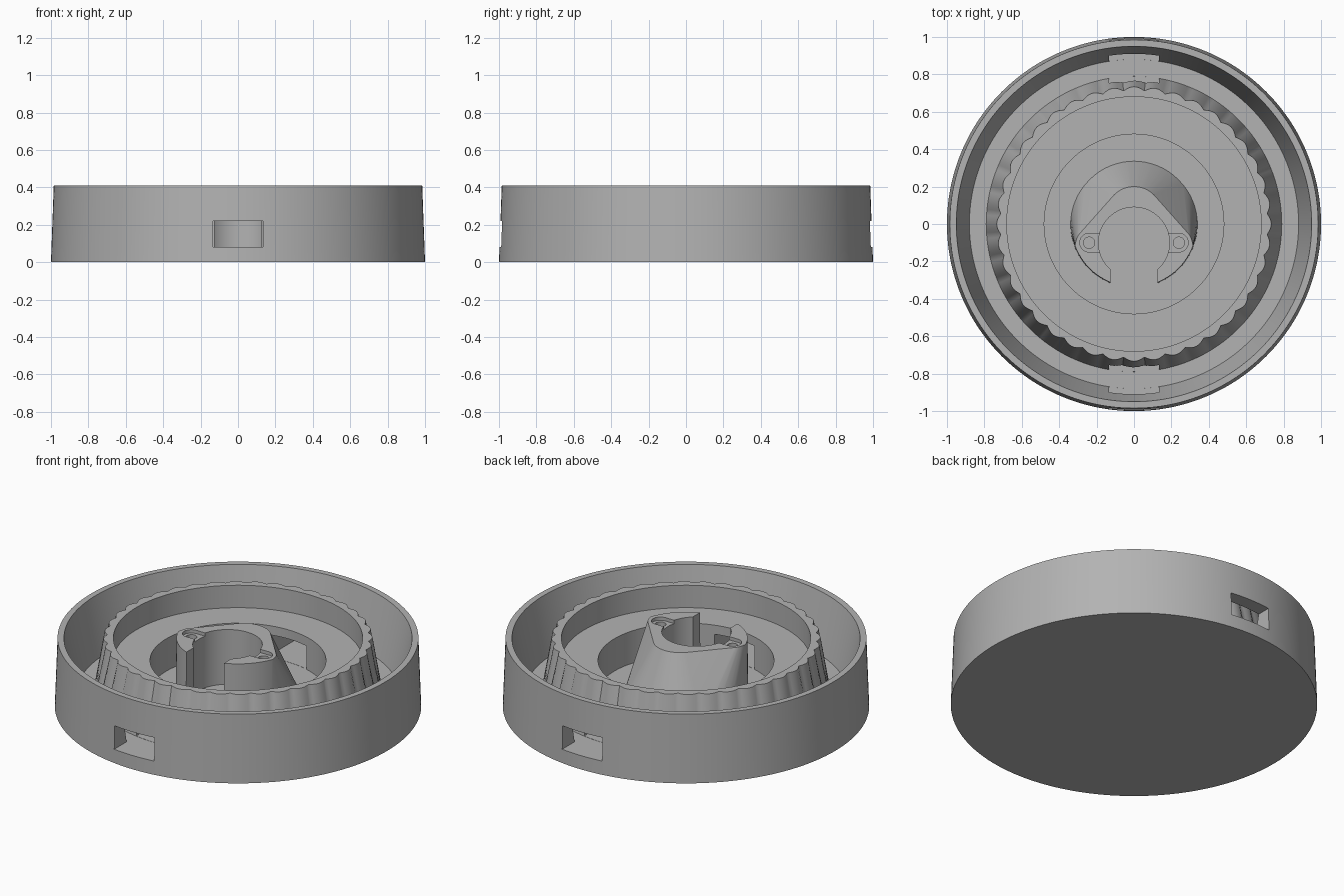
import bpy, bmesh, math

cube = bpy.data.objects.get("Cube")
if cube:
    bpy.data.objects.remove(cube, do_unlink=True)

grey = bpy.data.materials.new("plain grey")
grey.use_nodes = True
COLOUR = (0.45, 0.45, 0.45, 1)
grey.diffuse_color = COLOUR
for node in grey.node_tree.nodes:
    if node.type == 'BSDF_PRINCIPLED':
        node.inputs["Base Color"].default_value = COLOUR

FLOOR, TOP = 0.08, 0.41


def make_object(name, bm):
    bmesh.ops.recalc_face_normals(bm, faces=bm.faces)
    mesh = bpy.data.meshes.new(name)
    bm.to_mesh(mesh)
    bm.free()
    mesh.materials.append(grey)
    obj = bpy.data.objects.new(name, mesh)
    bpy.context.collection.objects.link(obj)
    return obj


def activate(obj):
    bpy.ops.object.select_all(action='DESELECT')
    obj.select_set(True)
    bpy.context.view_layer.objects.active = obj


def box(name, x0, x1, y0, y1, z0, z1):
    bm = bmesh.new()
    bmesh.ops.create_cube(bm, size=1)
    for v in bm.verts:
        v.co.x = x0 if v.co.x < 0 else x1
        v.co.y = y0 if v.co.y < 0 else y1
        v.co.z = z0 if v.co.z < 0 else z1
    return make_object(name, bm)


def cylinder(name, x, y, r, z0, z1, segments=64):
    bm = bmesh.new()
    bmesh.ops.create_cone(bm, cap_ends=True, segments=segments, radius1=r, radius2=r, depth=z1 - z0)
    bmesh.ops.translate(bm, verts=bm.verts, vec=(x, y, (z0 + z1) / 2))
    return make_object(name, bm)


def cut(obj, cutter):
    activate(obj)
    mod = obj.modifiers.new("cut", 'BOOLEAN')
    mod.operation = 'DIFFERENCE'
    mod.solver = 'EXACT'
    mod.object = cutter
    bpy.ops.object.modifier_apply(modifier=mod.name)
    bpy.data.objects.remove(cutter, do_unlink=True)


def smooth(obj):
    activate(obj)
    bpy.ops.object.shade_smooth_by_angle(angle=math.radians(30))


def arc(x, y, r, z, start=0, end=360, steps=64):
    angles = [math.radians(start + (end - start) * i / steps) for i in range(steps + 1)]
    return [(x + r * math.cos(a), y + r * math.sin(a), z) for a in angles]


# Round body: outer wall, channel, scalloped inner ring, ledge and well
SCALLOPS, STEPS = 40, 8
SEGMENTS = SCALLOPS * STEPS
profile = [(1.0, 0), (0.985, TOP), (0.95, TOP), (0.88, FLOOR), (0.79, FLOOR), ("scallop", TOP),
           (0.68, TOP), (0.68, 0.275), (0.48, 0.275), (0.48, FLOOR)]


def scallop_radius(i):
    phase = ((i + STEPS / 2) % STEPS) / STEPS - 0.5
    return 0.714 + 0.02 * math.cos(math.pi * phase)


bm = bmesh.new()
rings = []
for radius, z in profile:
    ring = []
    for i in range(SEGMENTS):
        a = math.tau * i / SEGMENTS
        r = scallop_radius(i) if radius == "scallop" else radius
        ring.append(bm.verts.new((r * math.cos(a), r * math.sin(a), z)))
    rings.append(ring)
for lower, upper in zip(rings, rings[1:]):
    for i in range(SEGMENTS):
        j = (i + 1) % SEGMENTS
        bm.faces.new((lower[i], lower[j], upper[j], upper[i]))
bm.faces.new(rings[0])
bm.faces.new(rings[-1])
body = make_object("round_body", bm)

# Straight tunnel from the front window to the back window
cut(body, box("tunnel_cutter", -0.133, 0.133, -1.1, 1.1, FLOOR + 0.001, 0.22))
smooth(body)

# Central boss: round foot lofted to a narrower top with two ears
EAR_X, EAR_Y = 0.24, -0.1
points = arc(0, 0, 0.34, FLOOR - 0.01)
points += arc(0, 0.05, 0.15, TOP) + arc(0, 0, 0.336, TOP, 200, 340)
for side in (-1, 1):
    points += arc(side * EAR_X, EAR_Y, 0.07, TOP, steps=32)
bm = bmesh.new()
for p in points:
    bm.verts.new(p)
bmesh.ops.remove_doubles(bm, verts=bm.verts, dist=0.0005)
bmesh.ops.convex_hull(bm, input=bm.verts)
bmesh.ops.delete(bm, geom=[v for v in bm.verts if not v.link_faces], context='VERTS')
bmesh.ops.dissolve_limit(bm, angle_limit=0.01, verts=bm.verts, edges=bm.edges)
boss = make_object("central_boss", bm)

# Bore, front slot, ear recesses and screw holes
cut(boss, cylinder("bore_cutter", 0, EAR_Y, 0.19, 0, 0.6))
cut(boss, box("slot_cutter", -0.125, 0.125, -0.5, EAR_Y, 0, 0.6))
for side in (-1, 1):
    x = side * EAR_X
    inner = side * 0.12
    cut(boss, cylinder("recess_cutter", x, EAR_Y, 0.05, TOP - 0.02, 0.6, 32))
    cut(boss, box("recess_mouth_cutter", min(x, inner), max(x, inner),
                  EAR_Y - 0.0495, EAR_Y + 0.0495, TOP - 0.02, 0.6))
    cut(boss, cylinder("hole_cutter", x, EAR_Y, 0.03, TOP - 0.05, 0.6, 32))
smooth(boss)
